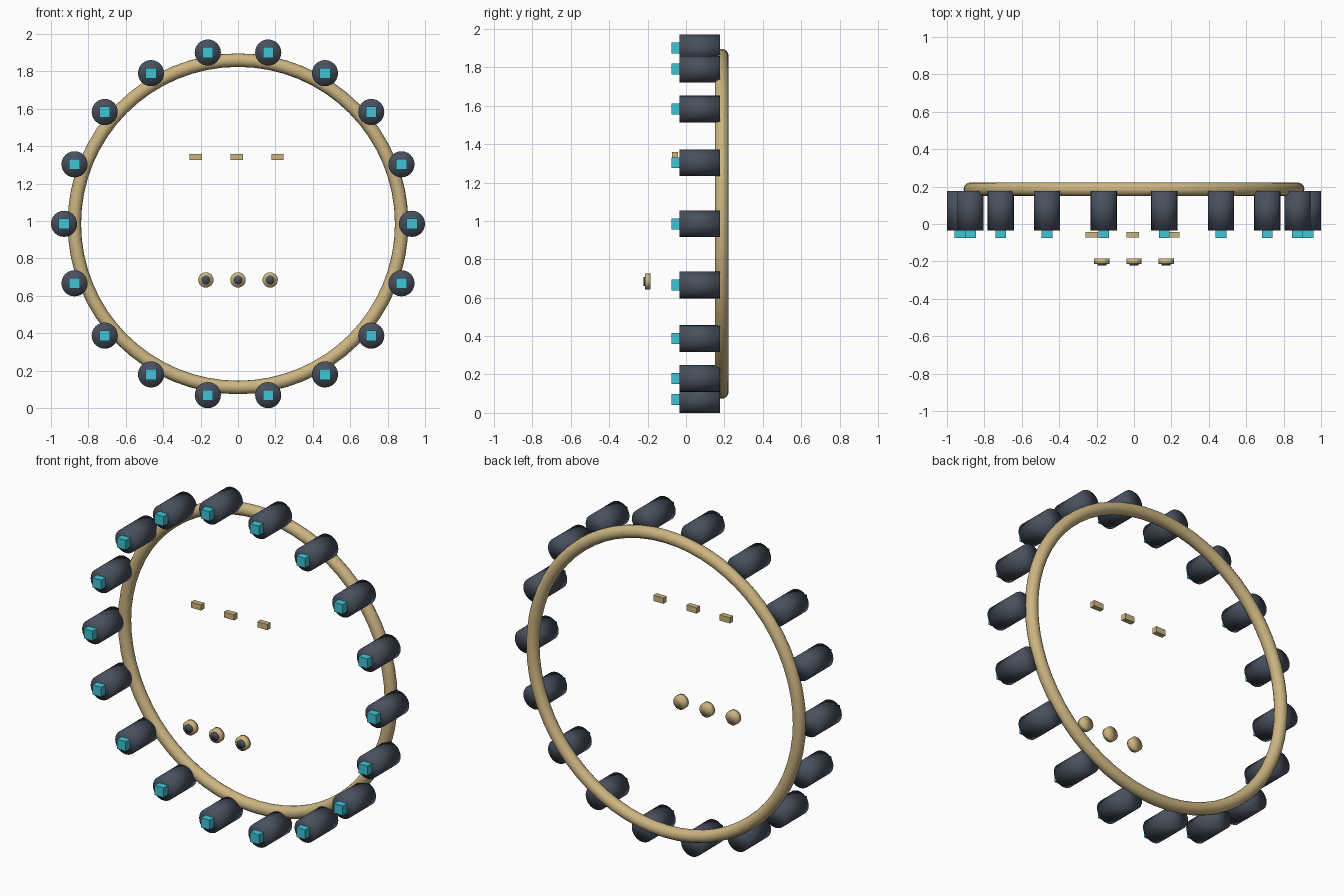
import bpy
from math import radians, cos, sin, pi

if "Cube" in bpy.data.objects:
    bpy.data.objects.remove(bpy.data.objects["Cube"], do_unlink=True)

CENTRE_Z = 0.985
POST_COUNT = 18


def material(name, rgb):
    m = bpy.data.materials.new(name)
    m.use_nodes = True
    m.diffuse_color = (*rgb, 1)
    m.node_tree.nodes["Principled BSDF"].inputs["Base Color"].default_value = (*rgb, 1)
    return m


brass = material("pale brass", (0.60, 0.46, 0.22))
slate = material("dark slate", (0.065, 0.08, 0.11))
cyan = material("bright cyan", (0.05, 0.55, 0.66))


def finish(name, mat):
    ob = bpy.context.object
    ob.name = ob.data.name = name
    ob.data.materials.append(mat)
    return ob


def rod(name, mat, x, z, radius, front, back, sides=24):
    """Cylinder lying along y, between two depths."""
    bpy.ops.mesh.primitive_cylinder_add(
        vertices=sides, radius=radius, depth=back - front,
        location=(x, (front + back) / 2, z), rotation=(pi / 2, 0, 0))
    ob = finish(name, mat)
    bpy.ops.object.shade_smooth()
    return ob


def block(name, mat, x, z, width, height, front, back):
    """Axis-aligned box between two depths."""
    bpy.ops.mesh.primitive_cube_add(size=1, location=(x, (front + back) / 2, z))
    ob = finish(name, mat)
    ob.scale = (width, back - front, height)
    bpy.ops.object.transform_apply(location=False, rotation=False, scale=True)
    return ob


# Large ring at the back
bpy.ops.mesh.primitive_torus_add(
    major_segments=64, minor_segments=16, major_radius=0.875, minor_radius=0.036,
    location=(0, 0.186, CENTRE_Z), rotation=(pi / 2, 0, 0))
finish("ring", brass)
bpy.ops.object.shade_smooth()

# Posts around the ring, each with a lit tip
for i in range(POST_COUNT):
    a = radians(i * 360 / POST_COUNT)
    x, z = 0.93 * cos(a), CENTRE_Z + 0.93 * sin(a)
    rod(f"post_{i + 1}", slate, x, z, 0.07, -0.034, 0.177)
    block(f"post_light_{i + 1}", cyan, x, z, 0.057, 0.057, -0.076, -0.032)

# Upper row of small plates, lower row of knobs
for i, side in enumerate((-1, 0, 1)):
    block(f"upper_plate_{i + 1}", brass, -0.007 + side * 0.218, 1.342,
          0.066, 0.034, -0.073, -0.042)
    rod(f"knob_base_{i + 1}", brass, side * 0.172, 0.685, 0.041, -0.214, -0.184)
    rod(f"knob_cap_{i + 1}", slate, side * 0.172, 0.685, 0.024, -0.222, -0.21)
